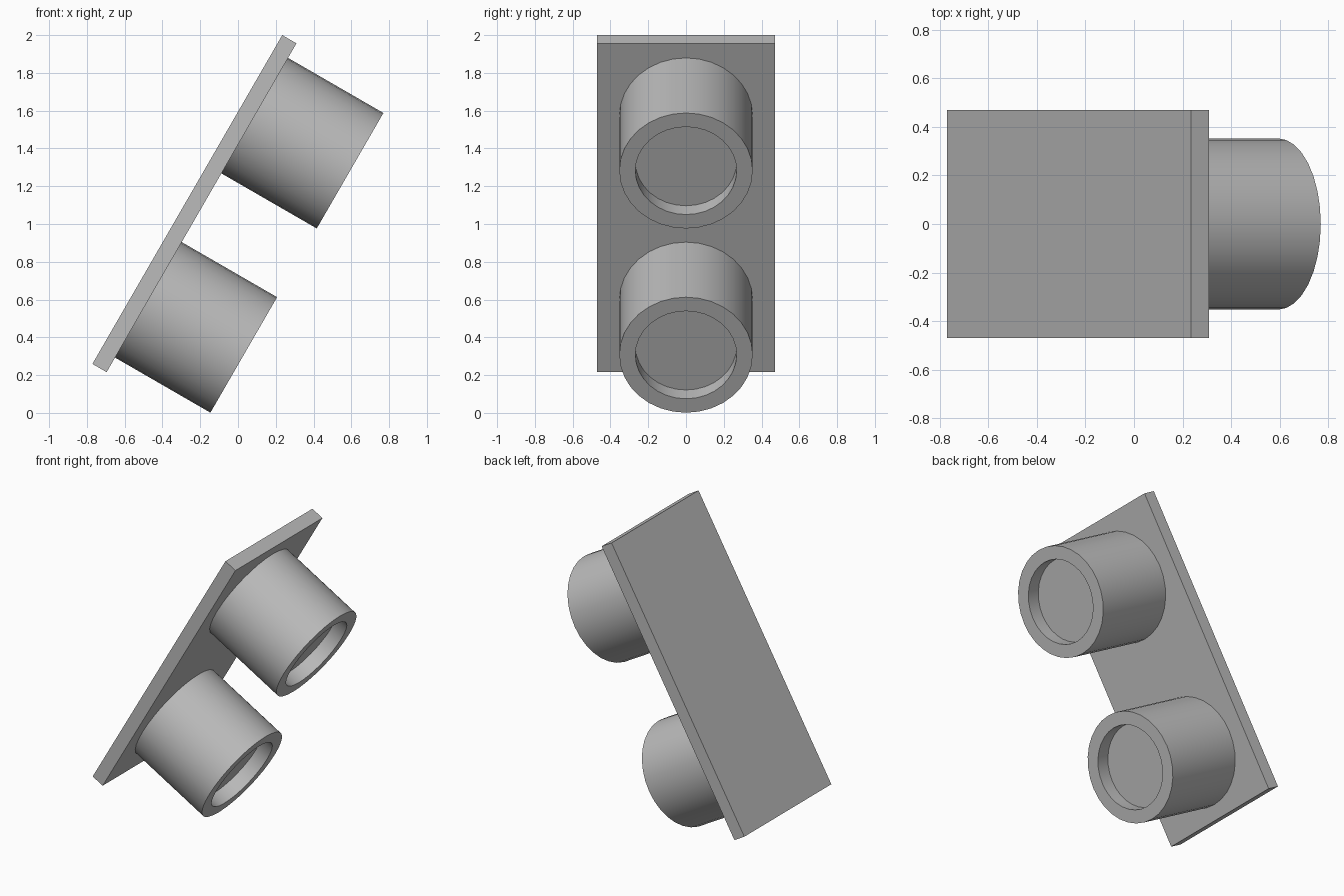
import bpy, bmesh, math
from mathutils import Matrix, Vector

if "Cube" in bpy.data.objects:
    bpy.data.objects.remove(bpy.data.objects["Cube"])

grey = bpy.data.materials.new("plain grey")
grey.use_nodes = True
COLOUR = (0.5, 0.5, 0.5, 1)
grey.diffuse_color = COLOUR
grey.node_tree.nodes["Principled BSDF"].inputs["Base Color"].default_value = COLOUR

# Tilted frame: x runs up the plate, z points out of its front face
TILT = math.radians(30)
up = Vector((math.sin(TILT), 0, math.cos(TILT)))
out = Vector((math.cos(TILT), 0, -math.sin(TILT)))
frame = Matrix((up, out.cross(up), out)).transposed().to_4x4()
frame.translation = (-0.193, 0, 1.086)


def make_part(name, bm, offset=0):
    bmesh.ops.recalc_face_normals(bm, faces=bm.faces)
    mesh = bpy.data.meshes.new(name)
    bm.to_mesh(mesh)
    bm.free()
    mesh.materials.append(grey)
    obj = bpy.data.objects.new(name, mesh)
    obj.matrix_world = frame @ Matrix.Translation((offset, 0, 0))
    bpy.context.collection.objects.link(obj)
    return obj


# Backing plate
LENGTH, WIDTH, THICK = 2.01, 0.94, 0.087
bm = bmesh.new()
bmesh.ops.create_cube(bm, size=1)
bmesh.ops.scale(bm, vec=(LENGTH, WIDTH, THICK), verts=bm.verts)
bmesh.ops.translate(bm, vec=(0, 0, -THICK / 2), verts=bm.verts)
make_part("backing_plate", bm)

# Round housings, each with a shallow recess in its end
RADIUS, DEPTH, HOLE, RECESS, SPACING = 0.353, 0.583, 0.268, 0.093, 0.563
for name, side in (("upper_housing", 1), ("lower_housing", -1)):
    bm = bmesh.new()
    bmesh.ops.create_cone(bm, cap_ends=True, segments=32, radius1=RADIUS,
                          radius2=RADIUS, depth=DEPTH)
    bmesh.ops.translate(bm, vec=(0, 0, DEPTH / 2), verts=bm.verts)
    bm.faces.ensure_lookup_table()
    end = max(bm.faces, key=lambda f: f.calc_center_median().z)
    bmesh.ops.inset_region(bm, faces=[end], thickness=RADIUS - HOLE)
    floor = bmesh.ops.extrude_face_region(bm, geom=[end])["geom"]
    bmesh.ops.delete(bm, geom=[end], context="FACES_ONLY")
    bmesh.ops.translate(bm, vec=(0, 0, -RECESS),
                        verts=[v for v in floor if isinstance(v, bmesh.types.BMVert)])
    obj = make_part(name, bm, side * SPACING)
    bpy.ops.object.select_all(action="DESELECT")
    obj.select_set(True)
    bpy.context.view_layer.objects.active = obj
    bpy.ops.object.shade_smooth_by_angle(angle=math.radians(30))
